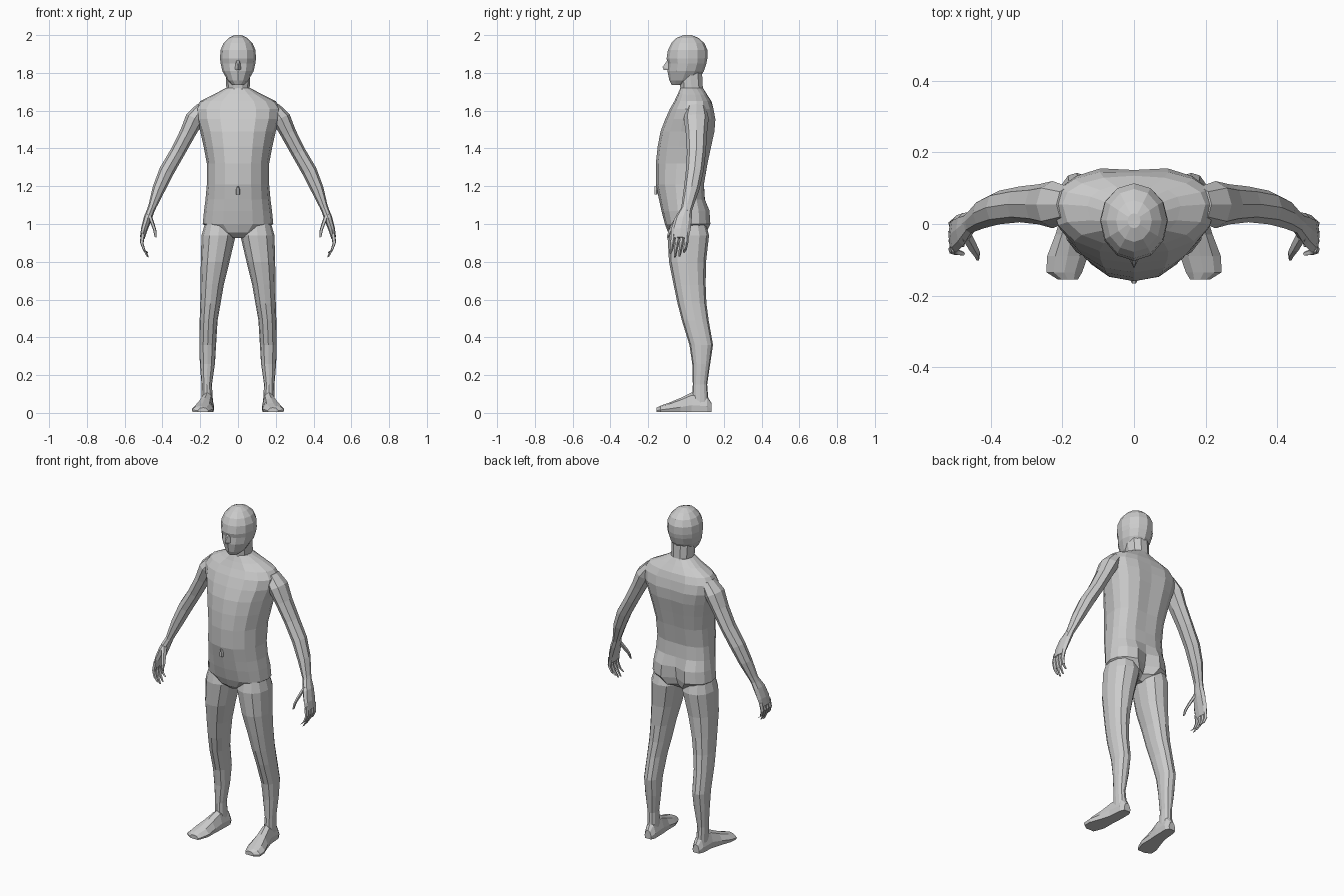
import bpy, bmesh, math
from mathutils import Vector as V

skin = bpy.data.materials.new("grey")
skin.diffuse_color = (0.6, 0.6, 0.6, 1)


def finish(name, bm, mirror):
    bmesh.ops.recalc_face_normals(bm, faces=bm.faces)
    me = bpy.data.meshes.new(name)
    bm.to_mesh(me)
    bm.free()
    me.materials.append(skin)
    ob = bpy.data.objects.new(name, me)
    bpy.context.collection.objects.link(ob)
    if mirror:
        ob.modifiers.new("mirror", 'MIRROR')


def bridge(name, rings, mirror=False):
    """Join rings of points with quads and close both ends."""
    bm = bmesh.new()
    vr = [[bm.verts.new(p) for p in r] for r in rings]
    n = len(rings[0])
    for a, b in zip(vr, vr[1:]):
        for i in range(n):
            j = (i + 1) % n
            bm.faces.new((a[i], a[j], b[j], b[i]))
    bm.faces.new(vr[0])
    bm.faces.new(vr[-1])
    finish(name, bm, mirror)


def power(v, e):
    return math.copysign(abs(v) ** e, v)


def level(z, cx, hw, yf, yc, yb, dent=0, n=12, e=0.9):
    """Horizontal ring with its own front and back depth."""
    pts = []
    for i in range(n):
        a = 2 * math.pi * i / n
        c, s = power(round(math.cos(a), 6), e), power(math.sin(a), e)
        y = yc + s * (yb - yc if s > 0 else yc - yf)
        if i * 4 == n:
            y -= dent
        pts.append(V((cx + c * hw, y, z)))
    return pts


def tube(name, path, u, v, n):
    """Limb along a path of (x, y, z, radius u, radius v)."""
    u, v = V(u), V(v).normalized()
    rings = []
    for x, y, z, ru, rv in path:
        rings.append([V((x, y, z)) + u * ru * math.cos(2 * math.pi * i / n)
                      + v * rv * math.sin(2 * math.pi * i / n) for i in range(n)])
    bridge(name, rings, True)


# Torso: z, half width, front, middle, back, dent along spine
torso = [(0.925, .04, -.06, .0, .05, 0), (.955, .12, -.095, .02, .115, .04),
         (1.0, .187, -.112, .02, .137, .045), (1.07, .18, -.13, .02, .132, .03),
         (1.13, .172, -.143, .02, .105, .005), (1.21, .165, -.16, .02, .1, .005),
         (1.32, .165, -.16, .03, .12, .01), (1.41, .182, -.15, .04, .14, .012),
         (1.49, .2, -.135, .05, .158, .012), (1.555, .222, -.11, .055, .163, .012),
         (1.61, .228, -.085, .055, .152, .008), (1.65, .2, -.062, .055, .135, 0),
         (1.685, .13, -.045, .05, .112, 0), (1.72, .065, -.03, .03, .09, 0)]
bridge("torso", [level(z, 0, w, f, c, b, d, 16) for z, w, f, c, b, d in torso])

# Neck and head
neck = [(1.66, .075, -.04, .04, .105), (1.72, .062, -.033, .03, .092),
        (1.80, .064, -.04, .02, .088)]
bridge("neck", [level(z, 0, w, f, c, b, 0, 10) for z, w, f, c, b in neck])
head = [(1.735, .028, -.075, -.04, .0), (1.76, .055, -.088, -.02, .065),
        (1.81, .083, -.098, 0, .095), (1.85, .092, -.096, .01, .108),
        (1.875, .095, -.103, .01, .113), (1.92, .093, -.096, .01, .114),
        (1.957, .077, -.078, .01, .098), (1.985, .05, -.05, .01, .066),
        (2.0, .018, -.012, .01, .03)]
bridge("head", [level(z, 0, w, f, c, b, 0, 12, 1) for z, w, f, c, b in head])

# Nose wedge
bm = bmesh.new()
for p in ((-.01, -.09, 1.878), (.01, -.09, 1.878), (-.02, -.085, 1.818),
          (.02, -.085, 1.818), (0, -.124, 1.832), (0, -.118, 1.815)):
    bm.verts.new(p)
bmesh.ops.convex_hull(bm, input=bm.verts)
finish("nose", bm, False)

# Navel
bridge("navel", [level(z, 0, w, -.168, -.155, -.15, 0, 6) for z, w in
                 ((1.155, .011), (1.18, .011), (1.2, .004))])

# Legs: z, inner x, outer x, front, back
leg = [(1.02, .03, .17, -.08, .1), (.94, .012, .193, -.098, .122),
       (.8, .045, .197, -.09, .106), (.68, .075, .198, -.066, .104),
       (.58, .092, .2, -.045, .108), (.49, .108, .203, -.022, .12),
       (.36, .116, .205, .018, .143), (.26, .122, .202, .033, .128),
       (.15, .138, .193, .036, .112), (.05, .132, .192, .03, .12)]
bridge("leg", [level(z, (a + b) / 2, (b - a) / 2, f, (f + k) / 2, k)
               for z, a, b, f, k in leg], True)

# Feet: y, centre x, half width, top height
foot = [(.134, .16, .022, .05), (.11, .16, .034, .09), (.03, .164, .037, .105),
        (-.03, .175, .045, .075), (-.09, .186, .057, .05), (-.135, .195, .05, .034),
        (-.155, .185, .028, .024)]
shape = [(-.9, 0), (.9, 0), (1, .35), (.6, .85), (0, 1), (-.6, .85), (-1, .35)]
bridge("foot", [[V((cx + a * w, y, .004 + h * b)) for a, b in shape]
                for y, cx, w, h in foot], True)

# Arms, from inside the shoulder to the wrist
side, across = (0, 1, 0), (.9, 0, .43)
tube("arm", [(.185, .055, 1.62, .05, .035), (.228, .054, 1.56, .066, .05),
             (.267, .055, 1.48, .056, .042), (.32, .055, 1.38, .05, .039),
             (.378, .046, 1.28, .047, .04), (.42, .03, 1.185, .042, .034),
             (.453, .008, 1.095, .032, .022), (.465, .0, 1.065, .03, .02)],
     side, across, 8)

# Hands
tube("palm", [(.455, .005, 1.09, .028, .02), (.478, -.015, 1.03, .046, .022),
              (.497, -.028, .97, .052, .018), (.507, -.032, .925, .046, .013)],
     side, across, 8)
for k, tip in enumerate((.845, .825, .83, .85)):
    y = -.068 + .024 * k
    tube("finger_%d" % (k + 1),
         [(.503, y, .95, .012, .012), (.51, y - .004, .9, .012, .011),
          (.498, y - .01, .865, .01, .01), (.478, y - .015, tip, .006, .006)],
         side, across, 5)
tube("thumb", [(.47, -.03, 1.05, .018, .016), (.452, -.062, 1.0, .016, .014),
               (.44, -.082, .965, .012, .011), (.437, -.097, .93, .006, .006)],
     side, across, 5)
